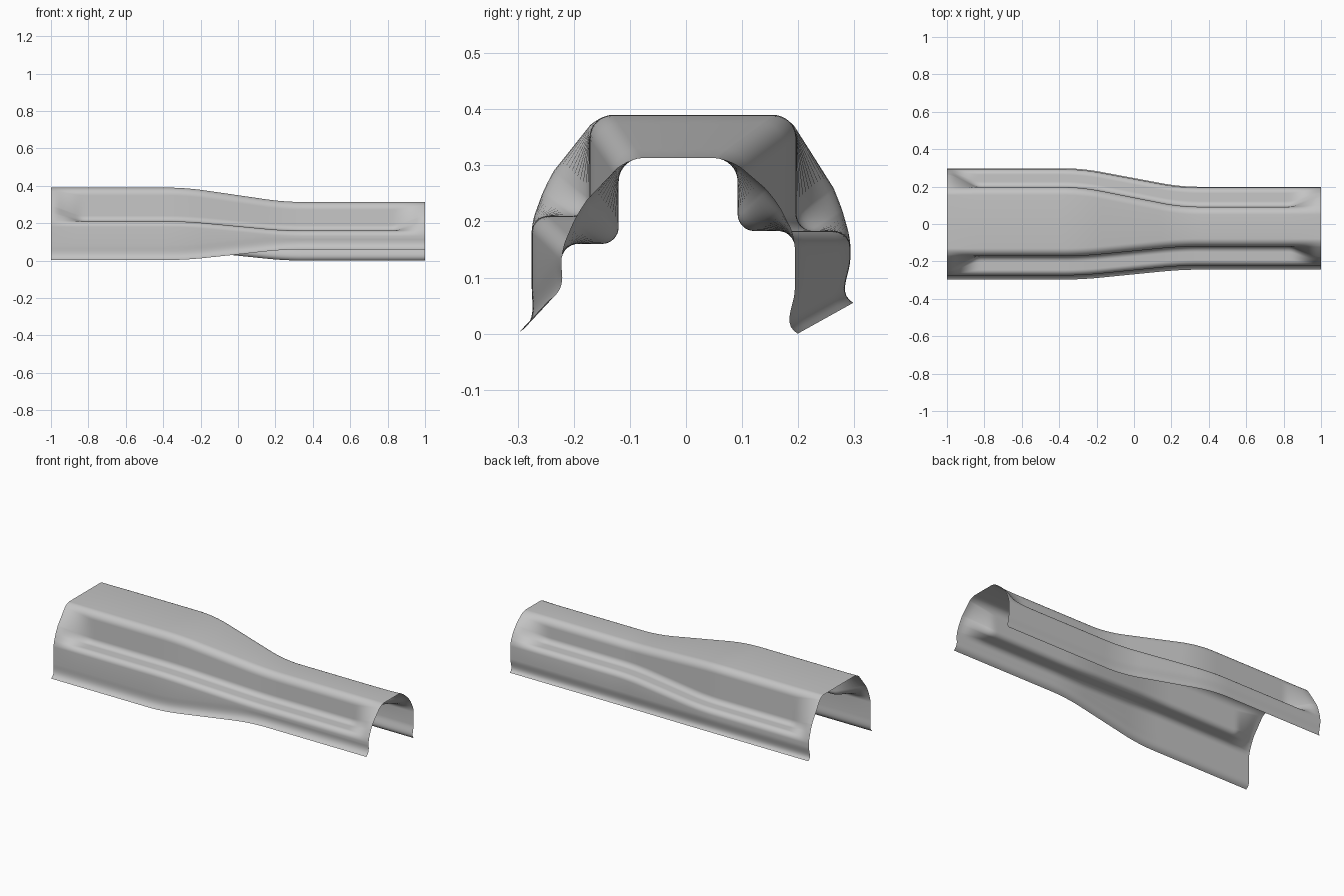
import bpy
import bmesh
import math
from mathutils import Vector

if "Cube" in bpy.data.objects:
    bpy.data.objects.remove(bpy.data.objects["Cube"], do_unlink=True)

CORNER, BEND = 0.042, 0.03   # bend radii: roof edge, ledge
STATIONS = 140

# Each side: (roof, wall, ledge, outer, foot) heights and half widths at both ends
FRONT = dict(wide=(0.39, 0.172, 0.21, 0.275, 0.003),
             narrow=(0.313, 0.12, 0.16, 0.222, 0.06), flare=0.022, dent=0.01)
BACK = dict(wide=(0.39, 0.197, 0.183, 0.293, 0.055),
            narrow=(0.313, 0.092, 0.183, 0.194, 0.0), flare=0.005, dent=0.025)


def ramp(x, start, end, soft):
    """Straight ramp from 0 to 1 with rounded ends."""
    total = 0
    for k in range(-10, 11):
        t = (x + soft * k / 10 - start) / (end - start)
        total += min(1, max(0, t))
    return total / 21


def bezier(a, b, c, d, t):
    s = 1 - t
    return a * s**3 + b * 3 * s * s * t + c * 3 * s * t * t + d * t**3


def fillet(cy, cz, radius, a0, a1, steps=8):
    """Arc points around a bend centre, angles in degrees."""
    pts = []
    for k in range(steps + 1):
        a = math.radians(a0 + (a1 - a0) * k / steps)
        pts.append(Vector((cy + radius * math.cos(a), cz + radius * math.sin(a))))
    return pts


def half_section(side, x):
    """Points from the roof edge down to the foot, as (half width, height)."""
    t = ramp(x, -0.28, 0.25, 0.1)
    roof, wall, ledge, outer, foot = (
        a + (b - a) * t for a, b in zip(side["wide"], side["narrow"]))

    # Stepped profile: roof corner, inner ledge bend, outer ledge bend
    step = fillet(wall - CORNER, roof - CORNER, CORNER, 90, 0)
    step += fillet(wall + BEND, ledge + BEND, BEND, 180, 270)
    step += fillet(outer - BEND, ledge - BEND, BEND, 90, 0)

    # Plain arched profile at the open ends
    start, end = Vector((wall - CORNER, roof)), Vector((outer, ledge - BEND))
    h1, h2 = start + Vector((0.06, 0)), end + Vector((0, 0.06))
    lengths = [0]
    for p, q in zip(step, step[1:]):
        lengths.append(lengths[-1] + (q - p).length)
    fade = ramp(abs(x), 0.84, 0.98, 0.02)
    pts = []
    for p, d in zip(step, lengths):
        arch = bezier(start, h1, h2, end, d / lengths[-1])
        pts.append(p.lerp(arch, fade))

    # Flared foot
    a = Vector((outer, min(foot + 0.08, end.y - 0.01)))
    b = Vector((outer, foot + 0.05))
    c = Vector((outer - side["dent"], foot + 0.018))
    d = Vector((outer + side["flare"], foot))
    pts += [bezier(a, b, c, d, k / 10) for k in range(11)]
    return pts


# Loft the sections along the length
bm = bmesh.new()
rows = []
for j in range(STATIONS + 1):
    x = -1 + 2 * j / STATIONS
    front = [(-p.x, p.y) for p in reversed(half_section(FRONT, x))]
    back = [(p.x, p.y) for p in half_section(BACK, x)]
    rows.append([bm.verts.new((x, y, z)) for y, z in front + back])
for r0, r1 in zip(rows, rows[1:]):
    for i in range(len(r0) - 1):
        bm.faces.new((r0[i], r1[i], r1[i + 1], r0[i + 1])).smooth = True

mesh = bpy.data.meshes.new("sheet_rail")
bm.to_mesh(mesh)
bm.free()
rail = bpy.data.objects.new("sheet_rail", mesh)
bpy.context.collection.objects.link(rail)

# Sheet metal colour
steel = bpy.data.materials.new("light_grey_metal")
steel.use_nodes = True
grey = (0.55, 0.55, 0.55, 1)
steel.diffuse_color = grey
steel.node_tree.nodes["Principled BSDF"].inputs["Base Color"].default_value = grey
mesh.materials.append(steel)
